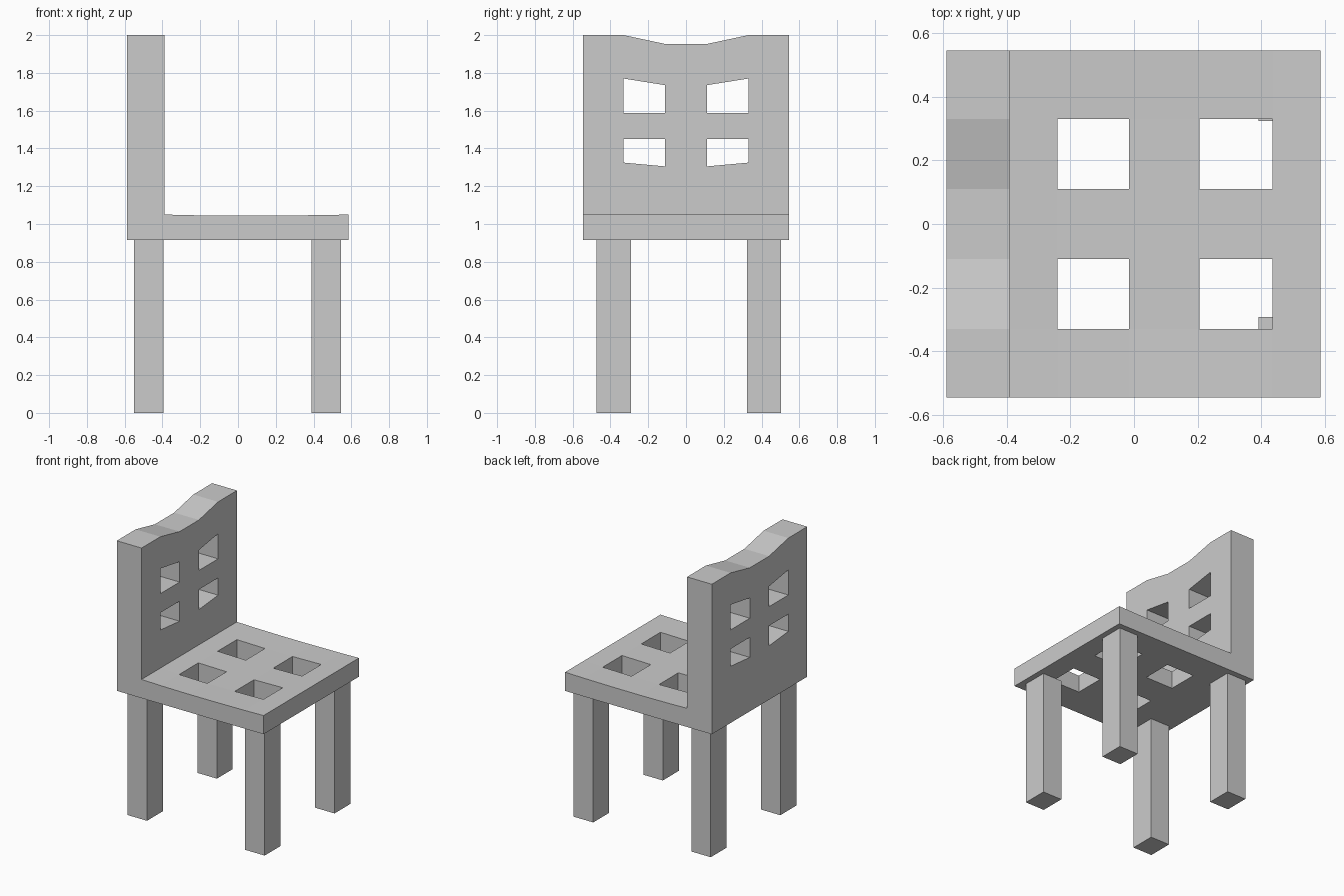
import bpy, bmesh

if "Cube" in bpy.data.objects:
    bpy.data.objects.remove(bpy.data.objects["Cube"])

HOLES = (1, 3)                                   # cell indices left open
Y = [-0.545, -0.33, -0.11, 0.11, 0.33, 0.545]
X = [-0.39, -0.24, -0.015, 0.205, 0.435, 0.586]
X_BACK, Z_LOW, Z_SEAT = -0.588, 0.915, 1.05
DIP = [0, 0.006, 0.01, 0.009, 0.005, 0]          # shallow hollow of the seat


def seat_top(i, j):
    return Z_SEAT - (DIP[i] if 0 < j < 5 else DIP[i] * 0.6)


# Heights of the backrest rows at the outer and the two middle columns
ROWS_OUT = [Z_LOW, Z_SEAT, 1.325, 1.45, 1.588, 1.77, 2.0]
ROWS_MID = [Z_LOW, Z_SEAT, 1.305, 1.45, 1.588, 1.735, 1.953]


def back_row(k, j):
    return (ROWS_MID if j in (2, 3) else ROWS_OUT)[k]


def make_object(name, cells):
    """Merge eight-cornered cells into one shell, dropping shared inner faces."""
    bm = bmesh.new()
    verts, count = {}, {}
    quads = [(0, 1, 3, 2), (4, 6, 7, 5), (0, 4, 5, 1),
             (2, 3, 7, 6), (0, 2, 6, 4), (1, 5, 7, 3)]
    for cell in cells:
        keys = [tuple(round(c, 5) for c in p) for p in cell]
        for q in quads:
            f = tuple(keys[i] for i in q)
            count.setdefault(frozenset(f), []).append(f)
    for faces in count.values():
        if len(faces) == 1:
            for p in faces[0]:
                if p not in verts:
                    verts[p] = bm.verts.new(p)
            bm.faces.new([verts[p] for p in faces[0]])
    bmesh.ops.recalc_face_normals(bm, faces=bm.faces)
    mesh = bpy.data.meshes.new(name)
    bm.to_mesh(mesh)
    bm.free()
    obj = bpy.data.objects.new(name, mesh)
    bpy.context.collection.objects.link(obj)
    return obj


def box(x0, x1, y0, y1, z0, z1):
    return [(x, y, z) for x in (x0, x1) for y in (y0, y1) for z in (z0, z1)]


cells = []
for j in range(5):
    # Seat cells with four square openings
    for i in range(5):
        if not (i in HOLES and j in HOLES):
            cells.append([(X[a], Y[b], z) for a in (i, i + 1) for b in (j, j + 1)
                          for z in (Z_LOW, seat_top(a, b))])
    # Backrest cells with four window openings
    for k in range(6):
        if not (k in (2, 4) and j in HOLES):
            cells.append([(x, Y[b], back_row(c, b)) for x in (X_BACK, X[0])
                          for b in (j, j + 1) for c in (k, k + 1)])
make_object("seat_and_backrest", cells)

# Four square legs
for end, x0, x1 in (("back", -0.55, -0.395), ("front", 0.39, 0.546)):
    for side, y0, y1 in (("right", -0.475, -0.292), ("left", 0.323, 0.503)):
        make_object(f"{end}_{side}_leg", [box(x0, x1, y0, y1, 0, Z_LOW)])
